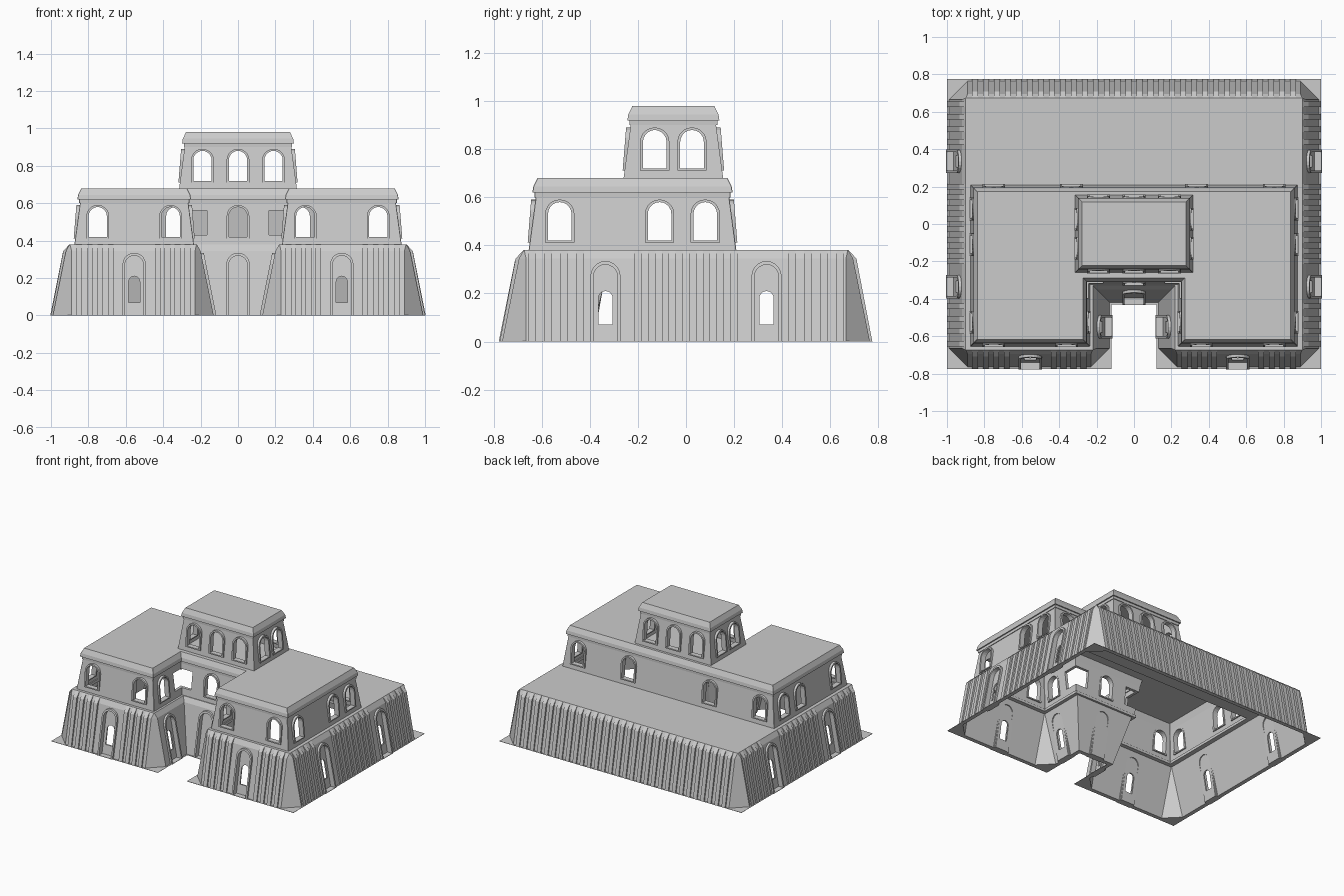
import bpy, bmesh, math
from mathutils import Matrix

old = bpy.data.objects.get("Cube")
if old:
    bpy.data.objects.remove(old, do_unlink=True)

stone = bpy.data.materials.new("pale_grey_stone")
stone.use_nodes = True
GREY = (0.6, 0.6, 0.6, 1)
stone.diffuse_color = GREY
stone.node_tree.nodes["Principled BSDF"].inputs["Base Color"].default_value = GREY


def finish(bm, name):
    bmesh.ops.recalc_face_normals(bm, faces=bm.faces)
    mesh = bpy.data.meshes.new(name)
    bm.to_mesh(mesh)
    bm.free()
    mesh.materials.append(stone)
    ob = bpy.data.objects.new(name, mesh)
    bpy.context.collection.objects.link(ob)
    return ob


def loft(bm, rings, closed=False, matrix=Matrix()):
    """Skin equal-length rings; cap the ends, or join last to first."""
    vs = [[bm.verts.new(matrix @ Matrix.Translation(p).translation) for p in r] for r in rings]
    pairs = list(zip(vs, vs[1:]))
    if closed:
        pairs.append((vs[-1], vs[0]))
    else:
        bm.faces.new(vs[0])
        bm.faces.new(vs[-1])
    for a, b in pairs:
        for i in range(len(a)):
            j = (i + 1) % len(a)
            bm.faces.new((a[i], a[j], b[j], b[i]))


def cut(ob, cutter_bm):
    """Boolean the openings out of a wall shell and bake the result."""
    cutter = finish(cutter_bm, "opening_cutter")
    cutter.hide_render = True
    mod = ob.modifiers.new("openings", 'BOOLEAN')
    mod.object, mod.operation, mod.solver = cutter, 'DIFFERENCE', 'EXACT'
    dg = bpy.context.evaluated_depsgraph_get()
    ob.data = bpy.data.meshes.new_from_object(ob.evaluated_get(dg))
    ob.modifiers.clear()
    bpy.data.objects.remove(cutter, do_unlink=True)


# ---- plans -------------------------------------------------------------
def u_plan(dims, d, z, c=0.0):
    """U-shaped plan with front court, inset by d, outer corners chamfered by c."""
    X, yf, yb, nx, ny = dims
    X, yf, yb, nx, ny = X - d, yf + d, yb - d, nx + d, ny + d
    half = [(nx, ny), (nx, yf + c), (nx + c, yf), (X - c, yf),
            (X, yf + c), (X, yb - c), (X - c, yb)]
    return [(x, y, z) for x, y in half] + [(-x, y, z) for x, y in reversed(half)]


def box_plan(dims, d, z, c=0.0):
    X, yf, yb = dims
    return [(-X + d, yf + d, z), (X - d, yf + d, z), (X - d, yb - d, z), (-X + d, yb - d, z)]


def facing(x, y, angle):
    """Local x runs along the wall, local y goes into it."""
    return Matrix.Translation((x, y, 0)) @ Matrix.Rotation(math.radians(angle), 4, 'Z')


def arch(w, z0, z1, depth, slope=0.0, zref=0.0, n=10):
    r = w / 2
    pts = [(-r, z0)]
    for i in range(n + 1):
        a = math.pi * (1 - i / n)
        pts.append((r * math.cos(a), z1 - r + r * math.sin(a)))
    pts.append((r, z0))
    return [(u, depth + slope * (z - zref), z) for u, z in pts]


def arch_ring(bm, m, outer, inner, d0, d1, slope, zref):
    a = (slope, zref)
    loft(bm, [arch(*outer, d0, *a), arch(*outer, d1, *a),
              arch(*inner, d1, *a), arch(*inner, d0, *a)], True, m)


# ---- lower storey ------------------------------------------------------
BASE = (1.0, -0.775, 0.775, 0.12, -0.43)
MID = (0.875, -0.655, 0.21, 0.235, -0.325)
TOP = (0.315, -0.26, 0.155)
E = 0.002

bm = bmesh.new()
loft(bm, [u_plan(BASE, 0.01, 0, 0.1), u_plan(BASE, 0.08, 0.345, 0.03),
          u_plan(BASE, 0.1, 0.38, E), u_plan(MID, 0.03, 0.38, E),
          u_plan(MID, 0.03, 0.36, E), u_plan(BASE, 0.12, 0.36, E),
          u_plan(BASE, 0.03, 0, 0.1)], True)
base = finish(bm, "lower_storey")

niches = [facing(0, -0.43, 0)]
for s in (-1, 1):
    niches += [facing(s * 0.555, -0.775, 0), facing(s * 0.12, -0.55, -90 * s),
               facing(s, -0.335, 90 * s), facing(s, 0.335, 90 * s)]
holes, frames, panels = bmesh.new(), bmesh.new(), bmesh.new()
for i, m in enumerate(niches):
    loft(holes, [arch(0.102, -0.02, 0.32, -0.06, 0.2), arch(0.102, -0.02, 0.32, 0.1, 0.2)],
         False, m)
    arch_ring(frames, m, (0.125, 0, 0.335), (0.1, 0.003, 0.32), -0.004, 0.04, 0.2, 0)
    if i == 0:   # court doorway is closed
        loft(panels, [arch(0.105, 0, 0.322, 0.035, 0.18), arch(0.105, 0, 0.322, 0.045, 0.18)],
             False, m)
    else:        # other niches hold a small window
        arch_ring(panels, m, (0.105, 0, 0.322), (0.06, 0.07, 0.21), 0.035, 0.045, 0.18, 0)
cut(base, holes)
finish(frames, "niche_surrounds")
finish(panels, "niche_back_panels")

# Corner slabs on the ground
bm = bmesh.new()
loft(bm, [u_plan(BASE, 0, 0, E), u_plan(BASE, 0, E, E),
          u_plan(BASE, 0.012, E, 0.1), u_plan(BASE, 0.012, 0, 0.1)], True)
finish(bm, "ground_corners")

# Buttress ribs on the sloped walls
RIB = [(0, 0), (0.066, 0.345), (0.098, 0.379), (0.11, 0.37), (0.03, 0)]


def rib_row(bm, m, start, end):
    count = round((end - start) / 0.058)
    for i in range(count + 1):
        u = start + (end - start) * i / count
        loft(bm, [[(u + s * 0.015, d, z) for d, z in RIB] for s in (-1, 1)], False, m)


bm = bmesh.new()
rib_row(bm, facing(0, 0.775, 180), -0.85, 0.85)
for s in (-1, 1):
    for a, b in ((0.27, 0.43), (0.68, 0.85)):
        rib_row(bm, facing(0, -0.775, 0), min(s * a, s * b), max(s * a, s * b))
    for a, b in ((-0.64, -0.44), (-0.2, 0.2), (0.44, 0.64)):
        rib_row(bm, facing(s, 0, 90 * s), a, b)
finish(bm, "buttress_ribs")


# ---- upper storeys -----------------------------------------------------
def storey(name, plan, dims, z, h, windows, blocks=()):
    """Battered hollow walls with a cornice, flat roof and framed arched windows."""
    t = z + h
    outer = [(0, z - 0.004), (0.03, t - 0.08), (0.025, t - 0.08), (0.025, t - 0.06),
             (0.016, t - 0.06), (0.02, t - 0.035), (0.037, t)]
    inner = [(0.06, t - 0.03), (0.05, t - 0.08), (0.022, z - 0.004)]
    # start at the ceiling, go down inside, up outside, end at the roof
    bm = bmesh.new()
    loft(bm, [plan(dims, d, zz, E) for d, zz in inner + outer])
    ob = finish(bm, name)
    holes, frames = bmesh.new(), bmesh.new()
    z0, z1 = z + 0.04, z + 0.2
    for m in windows:
        loft(holes, [arch(0.104, z0 - E, z1 + E, -0.05), arch(0.104, z0 - E, z1 + E, 0.1)],
             False, m)
        arch_ring(frames, m, (0.122, z0 - 0.008, z1 + 0.011), (0.098, z0, z1),
                  -0.006, 0.032, 0.08, z)
    for x, y in blocks:
        size = Matrix.Diagonal((0.14, 0.14, 0.13, 1))
        bmesh.ops.create_cube(holes, size=1, matrix=Matrix.Translation((x, y, z + 0.115)) @ size)
    bmesh.ops.recalc_face_normals(holes, faces=holes.faces)
    cut(ob, holes)
    finish(frames, name + "_window_frames")


wins = [facing(0, -0.325, 0)]
for s in (-1, 1):
    wins += [facing(s * x, -0.655, 0) for x in (0.36, 0.75)]
    wins += [facing(s * x, 0.21, 180) for x in (0.335, 0.75)]
    wins += [facing(s * 0.875, y, 90 * s) for y in (-0.525, -0.11, 0.08)]
    wins.append(facing(s * 0.235, -0.525, -90 * s))
storey("middle_storey", u_plan, MID, 0.38, 0.3, wins,
       [(-0.235, -0.325), (0.235, -0.325)])

wins = [facing(x, y, a) for x in (-0.19, 0, 0.19) for y, a in ((-0.26, 0), (0.155, 180))]
wins += [facing(s * 0.315, y, 90 * s) for s in (-1, 1) for y in (-0.13, 0.025)]
storey("top_storey", box_plan, TOP, 0.68, 0.3, wins)
